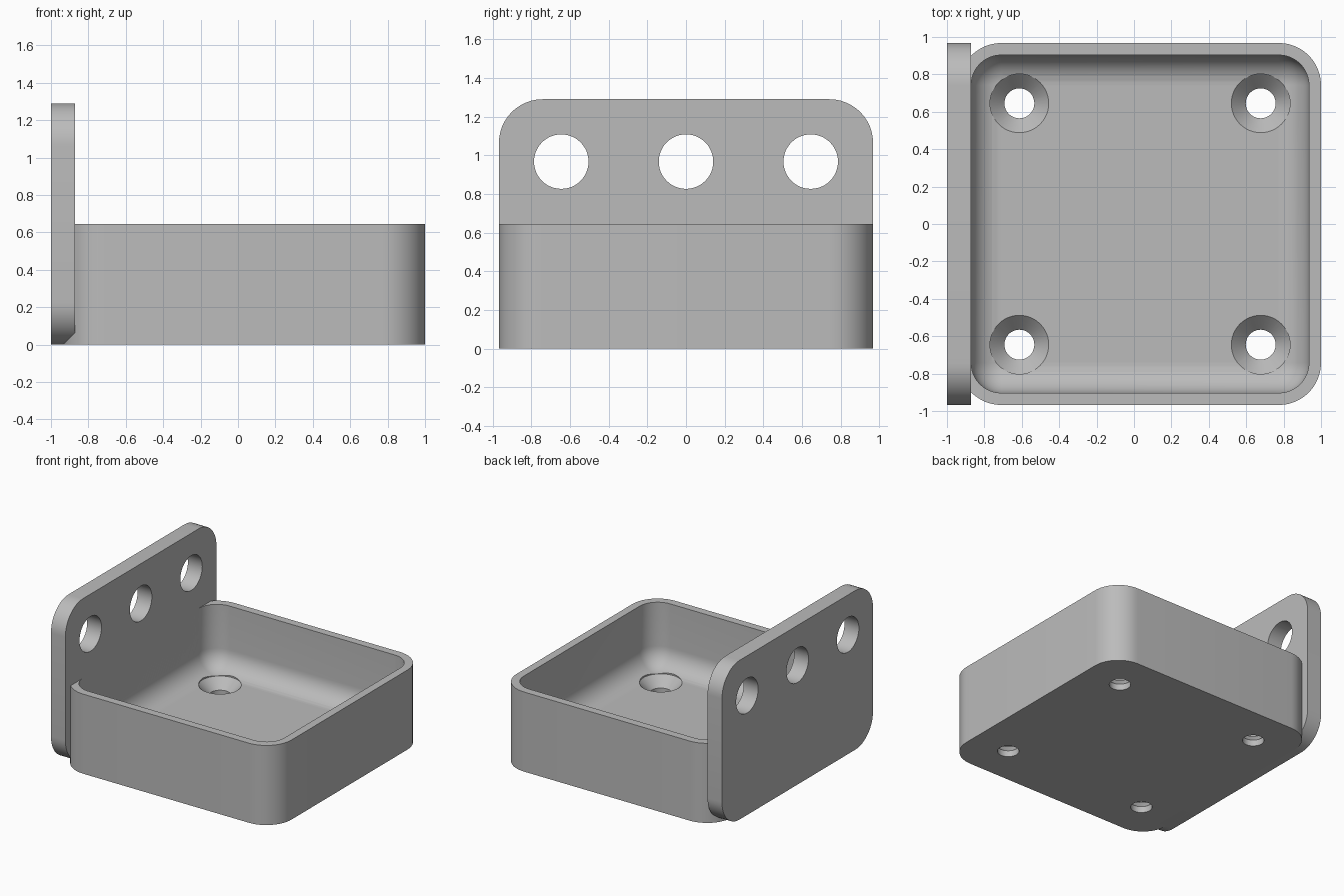
import bpy, bmesh, math

if "Cube" in bpy.data.objects:
    bpy.data.objects.remove(bpy.data.objects["Cube"], do_unlink=True)

UNIT = 2 / 62                 # one millimetre in model units
HALF = 30 * UNIT              # half the tray width
RADIUS = 7 * UNIT             # outer corner radius
WALL = 2 * UNIT
INNER = RADIUS - WALL
RIM = 20 * UNIT
FLOOR = 4 * UNIT
TRAY_X = UNIT                 # tray centre, shifted away from the plate
PLATE_T = 4 * UNIT

grey = bpy.data.materials.new("plain grey")
grey.use_nodes = True
COLOUR = (0.5, 0.5, 0.5, 1)
grey.diffuse_color = COLOUR
grey.node_tree.nodes["Principled BSDF"].inputs["Base Color"].default_value = COLOUR


def rounded_rect(hw, hh, r, steps=12):
    """Outline of a rounded rectangle, counter-clockwise."""
    points = []
    for quarter, (sx, sy) in enumerate([(1, 1), (-1, 1), (-1, -1), (1, -1)]):
        for i in range(steps + 1):
            a = (quarter + i / steps) * math.pi / 2
            points.append((sx * (hw - r) + r * math.cos(a),
                           sy * (hh - r) + r * math.sin(a)))
    return points


def circle(cx, cy, r, steps=48):
    return [(cx + r * math.cos(i * math.tau / steps),
             cy + r * math.sin(i * math.tau / steps)) for i in range(steps)]


def loft(name, rings):
    """Closed solid through rings of 3D points, capped at both ends."""
    bm = bmesh.new()
    loops = [[bm.verts.new(p) for p in ring] for ring in rings]
    for a, b in zip(loops, loops[1:]):
        for i in range(len(a)):
            j = (i + 1) % len(a)
            bm.faces.new((a[i], a[j], b[j], b[i]))
    bm.faces.new(loops[0][::-1])
    bm.faces.new(loops[-1])
    bmesh.ops.recalc_face_normals(bm, faces=bm.faces)
    mesh = bpy.data.meshes.new(name)
    bm.to_mesh(mesh)
    bm.free()
    mesh.materials.append(grey)
    obj = bpy.data.objects.new(name, mesh)
    bpy.context.collection.objects.link(obj)
    return obj


def select(obj):
    bpy.ops.object.select_all(action='DESELECT')
    obj.select_set(True)
    bpy.context.view_layer.objects.active = obj


def drill(obj, cutter):
    cutter.hide_render = True
    mod = obj.modifiers.new("hole", 'BOOLEAN')
    mod.operation = 'DIFFERENCE'
    mod.solver = 'EXACT'
    mod.object = cutter
    select(obj)
    bpy.ops.object.modifier_apply(modifier=mod.name)
    bpy.data.objects.remove(cutter, do_unlink=True)


def smooth(obj):
    select(obj)
    bpy.ops.object.shade_smooth_by_angle(angle=math.radians(30))


# Tray: outer wall, rim, inner wall and filleted floor
def tray_ring(inset, r, z):
    return [(x + TRAY_X, y, z) for x, y in rounded_rect(HALF - inset, HALF - inset, r)]


rings = [tray_ring(0, RADIUS, 0), tray_ring(0, RADIUS, RIM), tray_ring(WALL, INNER, RIM)]
for k in range(11):
    a = k / 10 * math.pi / 2
    inset = INNER * (1 - math.cos(a))
    rings.append(tray_ring(WALL + inset, max(INNER - inset, 0.002),
                           FLOOR + INNER * (1 - math.sin(a))))
tray = loft("tray", rings)

# Countersunk screw holes in the tray floor
for sx in (-1, 1):
    for sy in (-1, 1):
        profile = [(0.08, -0.1), (0.08, 0.05), (0.157, FLOOR), (0.157, 0.4)]
        drill(tray, loft("screw_cutter", [
            [(x, y, z) for x, y in circle(TRAY_X + sx * 20 * UNIT, sy * 20 * UNIT, r)]
            for r, z in profile]))
smooth(tray)

# Upright plate with three round holes
PLATE_H = 20 * UNIT
plate = loft("upright_plate", [
    [(x, y, z + PLATE_H) for y, z in rounded_rect(HALF, PLATE_H, RADIUS)]
    for x in (-1, -1 + PLATE_T)])
for k in (-1, 0, 1):
    drill(plate, loft("plate_cutter", [
        [(x, y, z) for y, z in circle(k * 20 * UNIT, 30 * UNIT, 0.141)]
        for x in (-1.1, -0.8)]))
smooth(plate)
